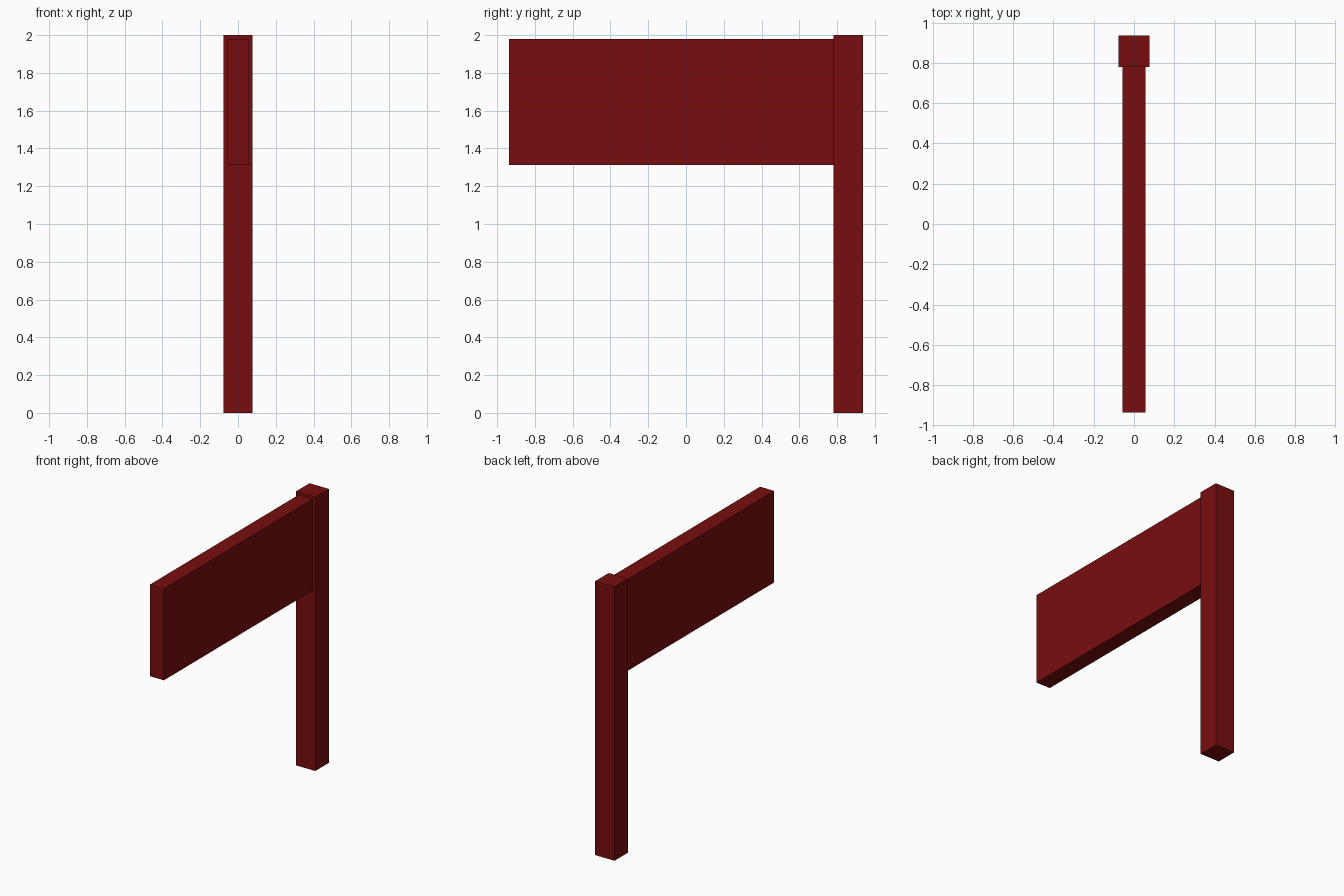
import bpy

old = bpy.data.objects.get("Cube")
if old:
    bpy.data.objects.remove(old, do_unlink=True)

# Single dark red paint
paint = bpy.data.materials.new("dark_red_paint")
paint.use_nodes = True
red = (0.19, 0.004, 0.0045, 1.0)
paint.diffuse_color = red
paint.node_tree.nodes["Principled BSDF"].inputs["Base Color"].default_value = red


def box(name, low, high):
    """Add a flat-faced box spanning two opposite corners."""
    centre = [(a + b) / 2 for a, b in zip(low, high)]
    bpy.ops.mesh.primitive_cube_add(size=1, location=centre)
    obj = bpy.context.object
    obj.name = name
    obj.scale = [b - a for a, b in zip(low, high)]
    bpy.ops.object.transform_apply(location=False, rotation=False, scale=True)
    obj.data.materials.append(paint)
    return obj


# Upright square post at the back
box("post", (-0.078, 0.78, 0), (0.078, 0.936, 2))

# Board reaching forward from the top of the post
box("sign_board", (-0.057, -0.936, 1.312), (0.057, 0.78, 1.98))
